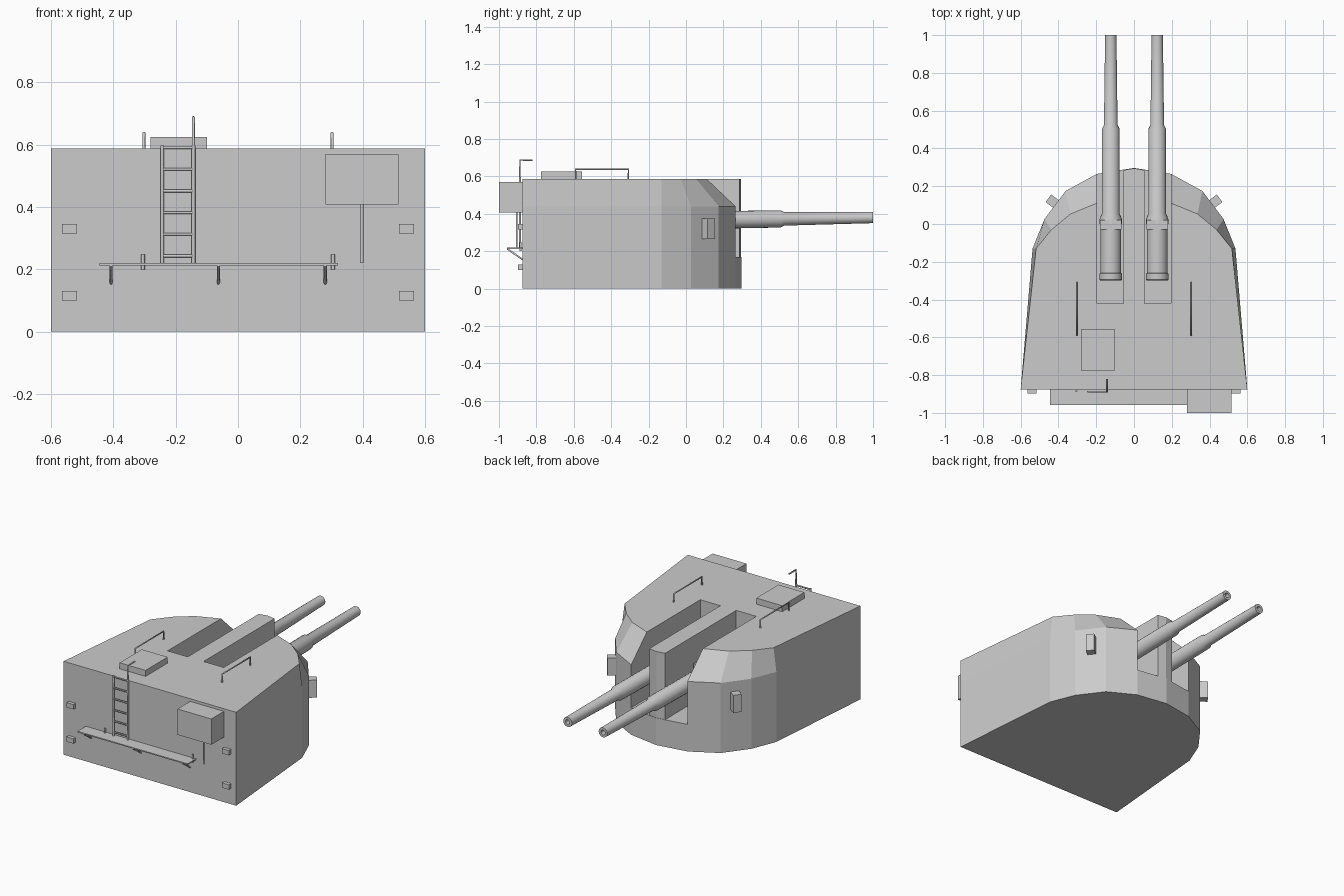
import bpy, bmesh, math
from mathutils import Vector

if "Cube" in bpy.data.objects:
    bpy.data.objects.remove(bpy.data.objects["Cube"])


def mesh_object(name, bm):
    bmesh.ops.recalc_face_normals(bm, faces=bm.faces)
    me = bpy.data.meshes.new(name)
    bm.to_mesh(me)
    bm.free()
    ob = bpy.data.objects.new(name, me)
    bpy.context.collection.objects.link(ob)
    return ob


def loft(name, rings):
    """Join rings of equal length with faces and cap both ends."""
    bm = bmesh.new()
    loops = [[bm.verts.new(p) for p in r] for r in rings]
    n = len(loops[0])
    for a, b in zip(loops, loops[1:]):
        for i in range(n):
            j = (i + 1) % n
            bm.faces.new((a[i], a[j], b[j], b[i]))
    bm.faces.new(loops[0])
    bm.faces.new(loops[-1])
    return mesh_object(name, bm)


def box(name, x0, x1, y0, y1, z0, z1):
    plan = [(x0, y0), (x1, y0), (x1, y1), (x0, y1)]
    return loft(name, [[(x, y, z) for x, y in plan] for z in (z0, z1)])


def rod(name, points, r=0.005):
    cu = bpy.data.curves.new(name, 'CURVE')
    cu.dimensions = '3D'
    cu.bevel_depth = r
    cu.bevel_resolution = 1
    cu.use_fill_caps = True
    sp = cu.splines.new('POLY')
    sp.points.add(len(points) - 1)
    for p, co in zip(sp.points, points):
        p.co = (*co, 1)
    ob = bpy.data.objects.new(name, cu)
    bpy.context.collection.objects.link(ob)
    return ob


def mirrored(half, z):
    left = [(-x, y) for x, y in reversed(half) if x > 0]
    return [(x, y, z) for x, y in half + left]


# Armoured gunhouse: straight wall, then sloped facets up to the roof
wall = [(0.6, -0.875), (0.537, -0.13), (0.474, 0.026), (0.362, 0.175), (0.197, 0.265), (0, 0.297)]
roof = [(0.6, -0.875), (0.518, -0.13), (0.437, -0.03), (0.336, 0.053), (0.197, 0.11), (0, 0.13)]
low = mirrored(wall, 0)
mid = mirrored(wall, 0.44)
top = mirrored(roof, 0.587)
house = loft("gunhouse", [low, mid, top])

# Gun well cut open to the front, split by a central spine
cutter = box("well_cutter", -0.195, 0.195, -0.42, 0.5, 0.17, 0.9)
cutter.hide_render = True
cutter.hide_viewport = True
mod = house.modifiers.new("well", 'BOOLEAN')
mod.object = cutter
mod.solver = 'EXACT'
spine_plan = [(0.055, -0.43), (0.055, 0.285), (0, 0.295)]
spine = [(0.055, -0.43), (0.055, 0.285), (0, 0.295), (-0.055, 0.285), (-0.055, -0.43)]
loft("centre_spine", [[(x, y, z) for x, y in spine] for z in (0.16, 0.587)])

# Guns: turned profile (distance along y, radius), with a hollow muzzle
profile = [(-0.30, 0.056), (-0.295, 0.06), (-0.262, 0.06), (-0.26, 0.055), (0.0, 0.055),
           (0.0, 0.06), (0.03, 0.058), (0.055, 0.047), (0.505, 0.046), (0.525, 0.036),
           (1.0, 0.030), (1.0, 0.015), (0.93, 0.015)]
SIDES = 20
for side, label in ((-1, "left"), (1, "right")):
    rings = []
    for y, r in profile:
        zc = 0.365 + 0.015 * y
        rings.append([(side * 0.123 + r * math.cos(2 * math.pi * i / SIDES), y,
                       zc + r * math.sin(2 * math.pi * i / SIDES)) for i in range(SIDES)])
    gun = loft(label + "_gun_barrel", rings)
    bpy.context.view_layer.objects.active = gun
    gun.select_set(True)
    bpy.ops.object.shade_smooth_by_angle(angle=math.radians(30))
    gun.select_set(False)
    cx = side * 0.123
    box(label + "_gun_collar", cx - 0.058, cx + 0.058, -0.03, 0.02, 0.307, 0.423)

    # Angled sight box on the cheek
    n = Vector((side * 0.8, 0.6, 0))
    t = Vector((-n.y, n.x, 0))
    c = Vector((side * 0.425, 0.115, 0))
    corners = [c + n * a + t * b for a, b in
               ((-0.03, -0.025), (0.035, -0.025), (0.035, 0.025), (-0.03, 0.025))]
    loft(label + "_sight_box", [[(p.x, p.y, z) for p in corners] for z in (0.265, 0.375)])

    # Roof handrail and rear hinge blocks
    hx = side * 0.302
    rod(label + "_roof_handrail", [(hx, -0.59, 0.58), (hx, -0.59, 0.638),
                                   (hx, -0.308, 0.638), (hx, -0.308, 0.58)])
    for z in (0.1, 0.315):
        box(label + "_rear_block", side * 0.54 - 0.024, side * 0.54 + 0.024,
            -0.897, -0.87, z, z + 0.03)
    rod(label + "_door_handle", [(side * 0.305, -0.885, 0.2), (side * 0.305, -0.885, 0.248)], 0.006)

# Roof hatch and rear locker with its post
box("roof_hatch", -0.28, -0.1, -0.775, -0.555, 0.58, 0.625)
box("rear_locker", 0.28, 0.515, -1.0, -0.87, 0.408, 0.57)
rod("locker_post", [(0.397, -0.905, 0.22), (0.397, -0.905, 0.41)], 0.006)

# Rear walkway with diagonal struts
box("walkway", -0.445, 0.32, -0.957, -0.87, 0.213, 0.22)
for x in (-0.407, -0.063, 0.28):
    rod("walkway_strut", [(x, -0.955, 0.212), (x, -0.872, 0.155)])

# Ladder with a grab rail over the roof edge
for x in (-0.243, -0.143):
    rod("ladder_rail", [(x, -0.888, 0.22), (x, -0.888, 0.598)], 0.006)
for i in range(6):
    z = 0.243 + i * 0.0695
    rod("ladder_rung", [(-0.243, -0.888, z), (-0.143, -0.888, z)], 0.005)
rod("ladder_grab_rail", [(-0.143, -0.888, 0.59), (-0.143, -0.888, 0.687), (-0.143, -0.82, 0.687)])
